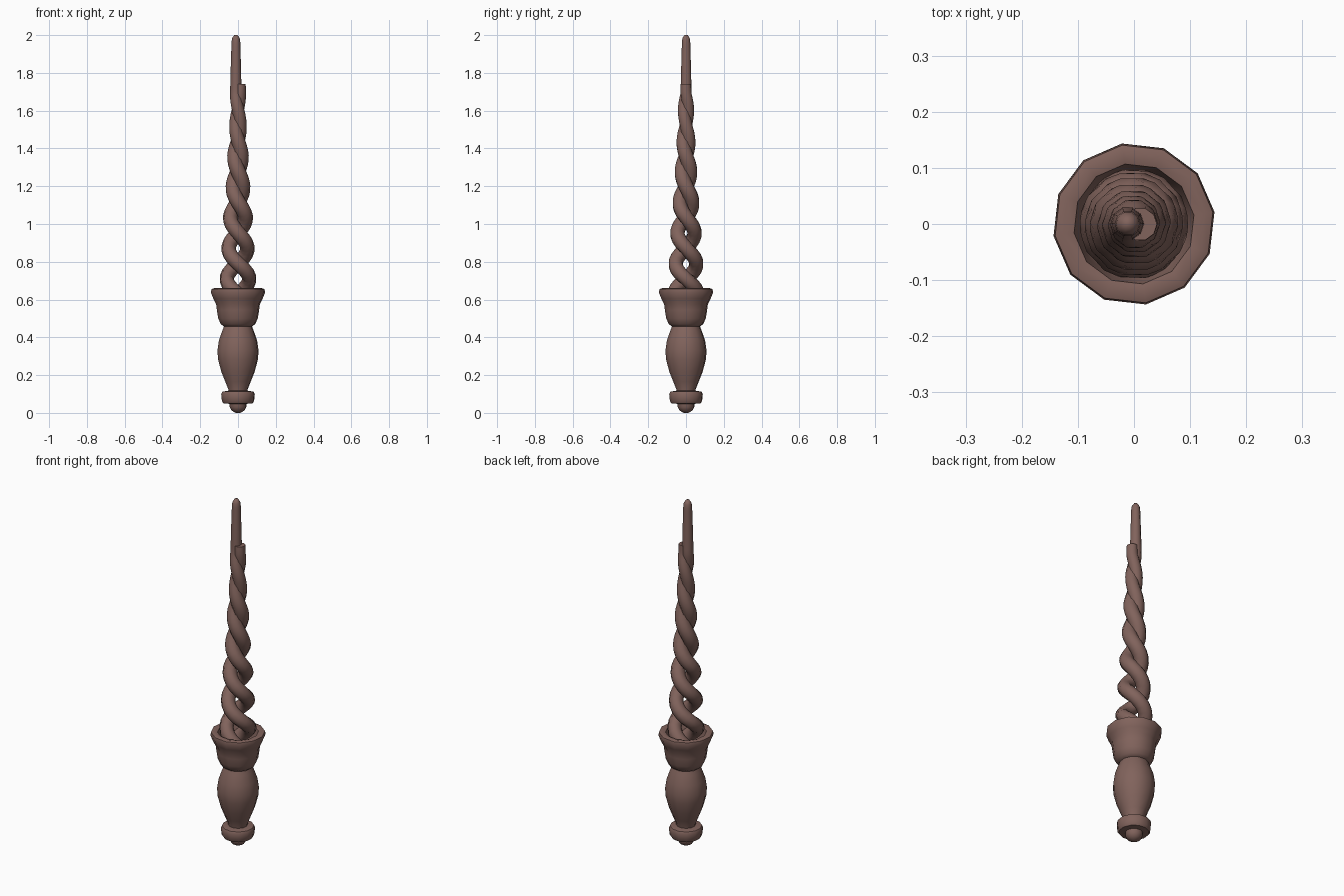
import bpy, bmesh, math
from mathutils import Vector

if "Cube" in bpy.data.objects:
    bpy.data.objects.remove(bpy.data.objects["Cube"])

wood = bpy.data.materials.new("brown wood")
wood.diffuse_color = (0.22, 0.125, 0.107, 1)
wood.use_nodes = True
wood.node_tree.nodes["Principled BSDF"].inputs["Base Color"].default_value = wood.diffuse_color


def finish(name, bm, angle):
    bmesh.ops.recalc_face_normals(bm, faces=bm.faces)
    me = bpy.data.meshes.new(name)
    bm.to_mesh(me)
    bm.free()
    me.materials.append(wood)
    ob = bpy.data.objects.new(name, me)
    bpy.context.collection.objects.link(ob)
    bpy.ops.object.select_all(action='DESELECT')
    ob.select_set(True)
    bpy.context.view_layer.objects.active = ob
    bpy.ops.object.shade_smooth_by_angle(angle=math.radians(angle))
    return ob


def skin(bm, rings):
    """Bridge rings of equal vertex count and cap both ends."""
    loops = [[bm.verts.new(p) for p in r] for r in rings]
    n = len(loops[0])
    for a, b in zip(loops, loops[1:]):
        for i in range(n):
            j = (i + 1) % n
            bm.faces.new((a[i], a[j], b[j], b[i]))
    bm.faces.new(loops[0][::-1])
    bm.faces.new(loops[-1])


def lathe(name, profile, sides=12, turn=8.5):
    bm = bmesh.new()
    angs = [math.radians(turn) + 2 * math.pi * i / sides for i in range(sides)]
    skin(bm, [[(r * math.cos(a), r * math.sin(a), z) for a in angs] for r, z in profile])
    return finish(name, bm, 50)


def lerp(table, z):
    for (z0, v0), (z1, v1) in zip(table, table[1:]):
        if z <= z1:
            return v0 + (v1 - v0) * max(0, (z - z0) / (z1 - z0))
    return table[-1][1]


# Turned handle parts
lathe("pommel", [(0.012, 0), (0.034, 0.012), (0.044, 0.03), (0.046, 0.048), (0.078, 0.05),
                 (0.086, 0.062), (0.09, 0.1), (0.084, 0.112), (0.05, 0.118)])
lathe("grip", [(0.05, 0.105), (0.052, 0.125), (0.068, 0.165), (0.09, 0.22), (0.107, 0.285),
               (0.11, 0.33), (0.102, 0.385), (0.084, 0.435), (0.072, 0.465)])
lathe("cup", [(0.072, 0.455), (0.092, 0.47), (0.106, 0.5), (0.113, 0.545), (0.117, 0.575),
              (0.132, 0.605), (0.145, 0.637), (0.142, 0.655), (0.128, 0.66), (0.108, 0.655),
              (0.102, 0.62), (0.09, 0.56), (0.07, 0.53)])

# Twisted strands: helix radius and strand radius by height
HELIX = [(0.5, 0.062), (0.72, 0.06), (0.87, 0.05), (1.03, 0.041), (1.2, 0.025),
         (1.36, 0.018), (1.52, 0.012), (2.0, 0.011)]
THICK = [(0.5, 0.038), (0.72, 0.038), (1.03, 0.039), (1.2, 0.04), (1.36, 0.039),
         (1.52, 0.034), (1.8, 0.028), (1.97, 0.023), (1.985, 0.02), (2.0, 0.009)]


def centre(z, phase):
    # the twist settles to a straight tip
    a = phase - math.pi * (min(z, 1.69) - 0.71) / 0.163
    r = lerp(HELIX, z)
    return Vector((r * math.cos(a), r * math.sin(a), z))


def strand(name, phase, top, sides=10):
    bm = bmesh.new()
    zs = [0.52 + i * 0.02 for i in range(int((top - 0.53) / 0.02) + 1)] + [top - 0.012, top]
    rings = []
    for z in zs:
        c = centre(z, phase)
        t = (centre(z + 0.01, phase) - centre(z - 0.01, phase)).normalized()
        u = Vector((0, 1, 0)).cross(t).normalized()
        v = t.cross(u)
        r = lerp(THICK, z)
        rings.append([c + r * (math.cos(k) * u + math.sin(k) * v)
                      for k in (2 * math.pi * i / sides for i in range(sides))])
    skin(bm, rings)
    finish(name, bm, 60)


strand("long_strand", math.pi, 2.0)
strand("short_strand", 0, 1.74)
